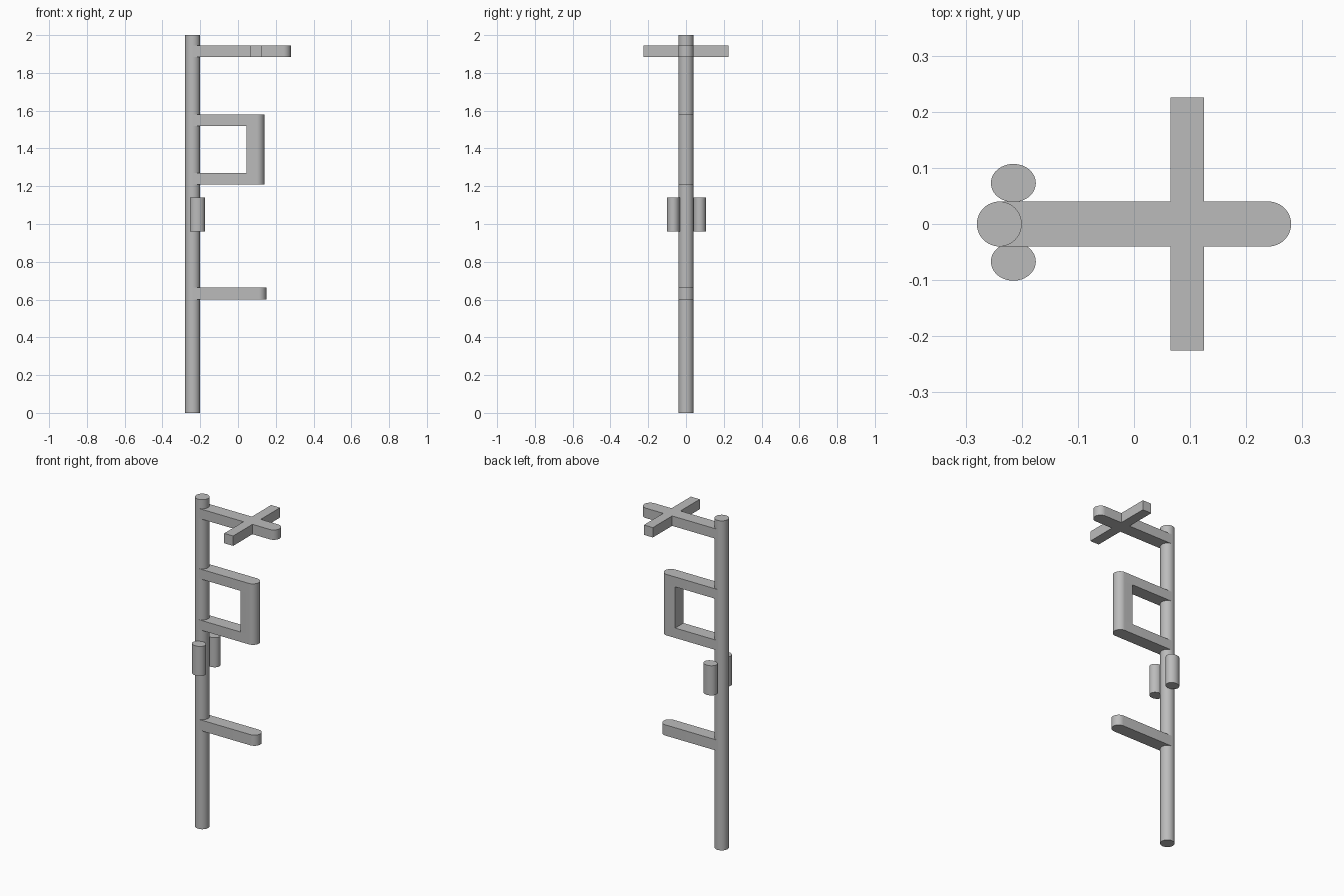
import bpy
import bmesh
from math import cos, sin, pi, radians

cube = bpy.data.objects.get("Cube")
if cube:
    bpy.data.objects.remove(cube, do_unlink=True)

grey = bpy.data.materials.new("plain grey")
grey.use_nodes = True
colour = (0.5, 0.5, 0.5, 1)
grey.diffuse_color = colour
grey.node_tree.nodes["Principled BSDF"].inputs["Base Color"].default_value = colour

POLE_X = -0.24
R = 0.04


def prism(name, outline, z0, z1):
    """Extrude a plan outline upward from z0 to z1."""
    bm = bmesh.new()
    face = bm.faces.new([bm.verts.new((x, y, z0)) for x, y in outline])
    out = bmesh.ops.extrude_face_region(bm, geom=[face])
    verts = [v for v in out["geom"] if isinstance(v, bmesh.types.BMVert)]
    bmesh.ops.translate(bm, verts=verts, vec=(0, 0, z1 - z0))
    bmesh.ops.recalc_face_normals(bm, faces=bm.faces)
    mesh = bpy.data.meshes.new(name)
    bm.to_mesh(mesh)
    bm.free()
    mesh.materials.append(grey)
    obj = bpy.data.objects.new(name, mesh)
    bpy.context.collection.objects.link(obj)
    bpy.ops.object.select_all(action="DESELECT")
    obj.select_set(True)
    bpy.context.view_layer.objects.active = obj
    bpy.ops.object.shade_smooth_by_angle(angle=radians(30))
    return obj


def ellipse(cx, cy, rx, ry, n=48):
    return [(cx + rx * cos(2 * pi * i / n), cy + ry * sin(2 * pi * i / n))
            for i in range(n)]


def round_ended(x0, x1, n=24):
    """Bar outline, square at x0 and half round at x1."""
    arc = [(x1 - R + R * cos(a), R * sin(a))
           for a in (-pi / 2 + pi * i / n for i in range(n + 1))]
    return [(x0, -R)] + arc + [(x0, R)]


# Main pole
prism("pole", ellipse(POLE_X, 0, R, R), 0, 2)

# Arms reaching out from the pole
for name, tip, z0, z1 in (("top_arm", 0.28, 1.885, 1.945),
                          ("frame_upper_arm", 0.14, 1.52, 1.58),
                          ("frame_lower_arm", 0.14, 1.21, 1.27),
                          ("bottom_arm", 0.15, 0.6, 0.665)):
    prism(name, round_ended(POLE_X, tip), z0, z1)

# Upright closing the frame
prism("frame_upright", round_ended(0.045, 0.14), 1.27, 1.52)

# Crossbar halves and the small cylinders on both sides of the pole
for side, s in (("left", 1), ("right", -1)):
    prism("crossbar_" + side,
          [(0.065, s * R), (0.125, s * R), (0.125, s * 0.225), (0.065, s * 0.225)],
          1.885, 1.945)
    prism("side_cylinder_" + side,
          ellipse(-0.215, 0.003 + s * 0.07, R, 0.034), 0.96, 1.14)
